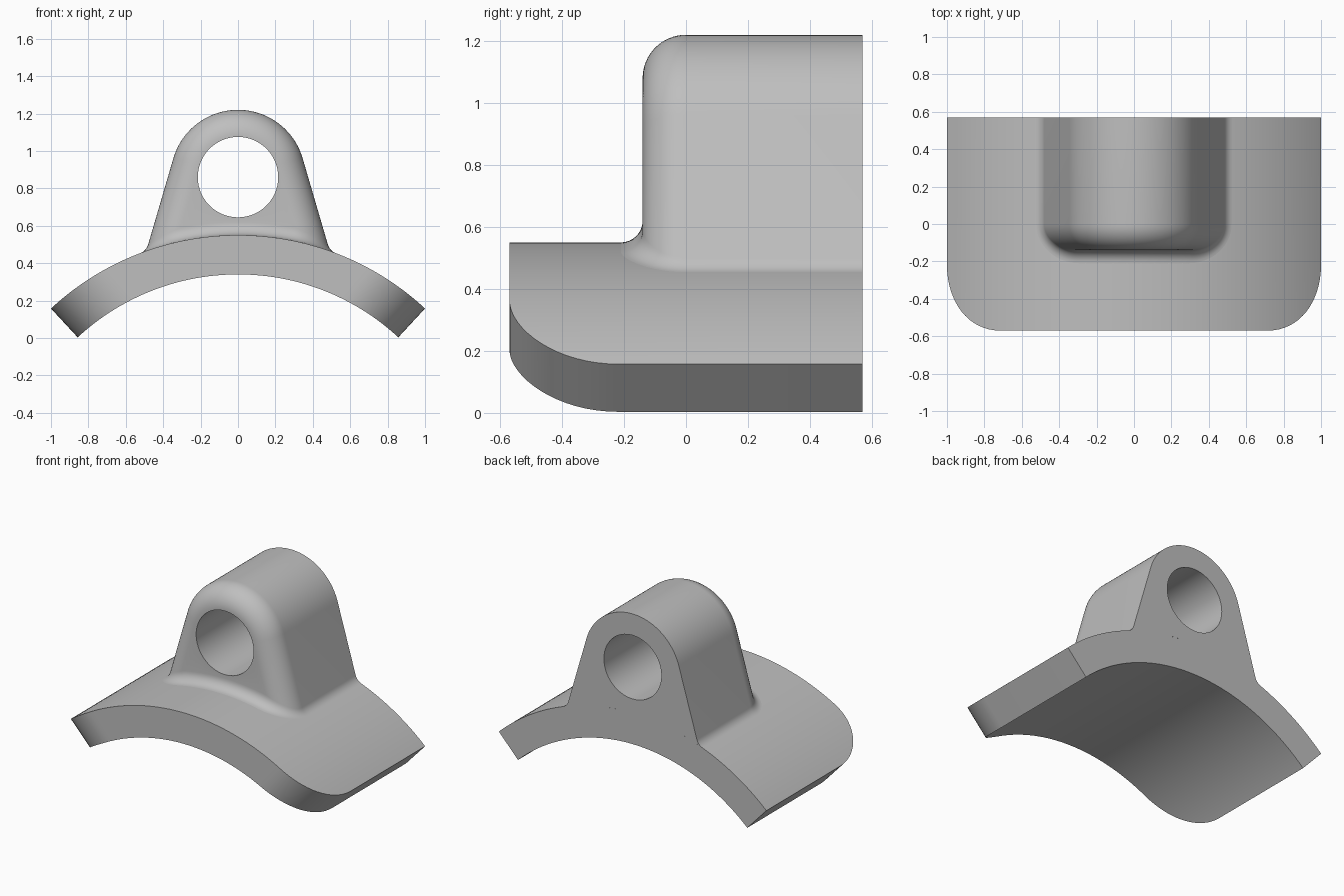
import bpy, bmesh
from math import sin, cos, asin, pi, radians
from mathutils import Vector

cube = bpy.data.objects.get("Cube")
if cube:
    bpy.data.objects.remove(cube)

# Shared dimensions
BACK = 0.57                                # half depth
AXIS_Z, R_OUT, R_IN = -0.92, 1.47, 1.26    # saddle cylinder
END = asin(1 / R_OUT)                      # half angle of the saddle
CORNER = 0.35                              # saddle corner radius
EYE_Z, LUG_R, HOLE_R = 0.86, 0.36, 0.215
TAPER = radians(16.3)                      # lean of the lug sides
ROUND, FILLET = 0.14, 0.07

grey = bpy.data.materials.new("plain_grey")
grey.use_nodes = True
colour = (0.52, 0.52, 0.52, 1)
grey.diffuse_color = colour
grey.node_tree.nodes["Principled BSDF"].inputs["Base Color"].default_value = colour


def finish(bm, name):
    bmesh.ops.remove_doubles(bm, verts=bm.verts, dist=1e-4)
    bmesh.ops.recalc_face_normals(bm, faces=bm.faces)
    mesh = bpy.data.meshes.new(name)
    bm.to_mesh(mesh)
    bm.free()
    obj = bpy.data.objects.new(name, mesh)
    bpy.context.collection.objects.link(obj)
    mesh.materials.append(grey)
    bpy.ops.object.select_all(action='DESELECT')
    obj.select_set(True)
    bpy.context.view_layer.objects.active = obj
    bpy.ops.object.shade_smooth_by_angle(angle=radians(30))


def skin(bm, columns, closed=False):
    """Join neighbouring columns of points with quads."""
    rows = [[bm.verts.new(p) for p in col] for col in columns]
    for a, b in zip(rows, rows[1:]):
        n = len(a)
        for i in range(n if closed else n - 1):
            j = (i + 1) % n
            bm.faces.new((a[i], a[j], b[j], b[i]))
    return rows


def on_saddle(radius, t, y):
    return Vector((radius * sin(t), y, AXIS_Z + radius * cos(t)))


def mirrored(p):
    return Vector((-p.x, p.y, p.z))


# Curved saddle plate with rounded front corners
def section(d, y, scale=1):
    outer, inner = [scale * (END - asin(d / r)) for r in (R_OUT, R_IN)]
    return [on_saddle(R_OUT, outer, BACK), on_saddle(R_OUT, outer, y),
            on_saddle(R_IN, inner, y), on_saddle(R_IN, inner, BACK)]


STEPS = 16
half = []
for i in range(STEPS + 1):
    a = pi / 2 * (1 - i / STEPS)
    half.append(section(CORNER * (1 - sin(a)), CORNER - BACK - CORNER * cos(a)))
half += [section(CORNER, -BACK, 1 - i / 20) for i in range(1, 21)]
columns = half + [[mirrored(p) for p in col] for col in half[-2::-1]]
bm = bmesh.new()
rows = skin(bm, columns, closed=True)
bm.faces.new(rows[0])
bm.faces.new(rows[-1])
finish(bm, "saddle_plate")


# Lug with a rounded front edge and a blended foot
def foot(r, normal, y, share=1):
    """Blend arc from the lug wall down to the saddle."""
    big = R_OUT + FILLET
    t = asin((r + (EYE_Z - AXIS_Z) * sin(TAPER)) / big) - TAPER
    centre = on_saddle(big, t * share, y)
    out = Vector((sin(t * share), 0, cos(t * share)))
    return [centre - FILLET * normal.slerp(out, k / 8) for k in range(9)]


bm = bmesh.new()
feet, walls = [], []
for i in range(-1, STEPS + 1):
    a = pi / 2 * max(i, 0) / STEPS
    normal = Vector((cos(a) * cos(TAPER), -sin(a), cos(a) * sin(TAPER)))
    core = LUG_R - ROUND
    y = BACK if i < 0 else -ROUND * sin(a)
    y_ball = BACK if i < 0 else -(ROUND + FILLET) * sin(a)
    arc = foot(core + (ROUND + FILLET) * cos(a), normal, y_ball)
    feet.append(arc)
    r = core + ROUND * cos(a)
    over = [TAPER + (pi - 2 * TAPER) * k / 40 for k in range(41)]
    walls.append([arc[0]] + [Vector((r * cos(t), y, EYE_Z + r * sin(t))) for t in over]
                 + [mirrored(arc[0])])
feet += [foot(core, Vector((0, -1, 0)), -ROUND - FILLET, 1 - i / 12) for i in range(1, 13)]
feet += [[mirrored(p) for p in col] for col in feet[-2::-1]]
skin(bm, walls)
skin(bm, feet)

# Pin hole through the lug
circle = [2 * pi * k / 64 for k in range(64)]
skin(bm, [[(HOLE_R * cos(t), y, EYE_Z + HOLE_R * sin(t)) for t in circle]
          for y in (-ROUND, BACK)], closed=True)

# Lower edge of the back face follows the saddle
toe = feet[0][-1]
t_end = asin(toe.x / R_OUT)
edge = [bm.verts.new(on_saddle(R_OUT, t_end * (k / 12 - 1), BACK)) for k in range(25)]
for a, b in zip(edge, edge[1:]):
    bm.edges.new((a, b))
bmesh.ops.remove_doubles(bm, verts=bm.verts, dist=1e-4)

# Flat front and back faces around the hole
for y, facing in ((-ROUND, -1), (BACK, 1)):
    rim = [e for e in bm.edges if len(e.link_faces) < 2
           and all(abs(v.co.y - y) < 1e-4 for v in e.verts)]
    bmesh.ops.triangle_fill(bm, edges=rim, use_beauty=True, normal=(0, facing, 0))
finish(bm, "pin_lug")
